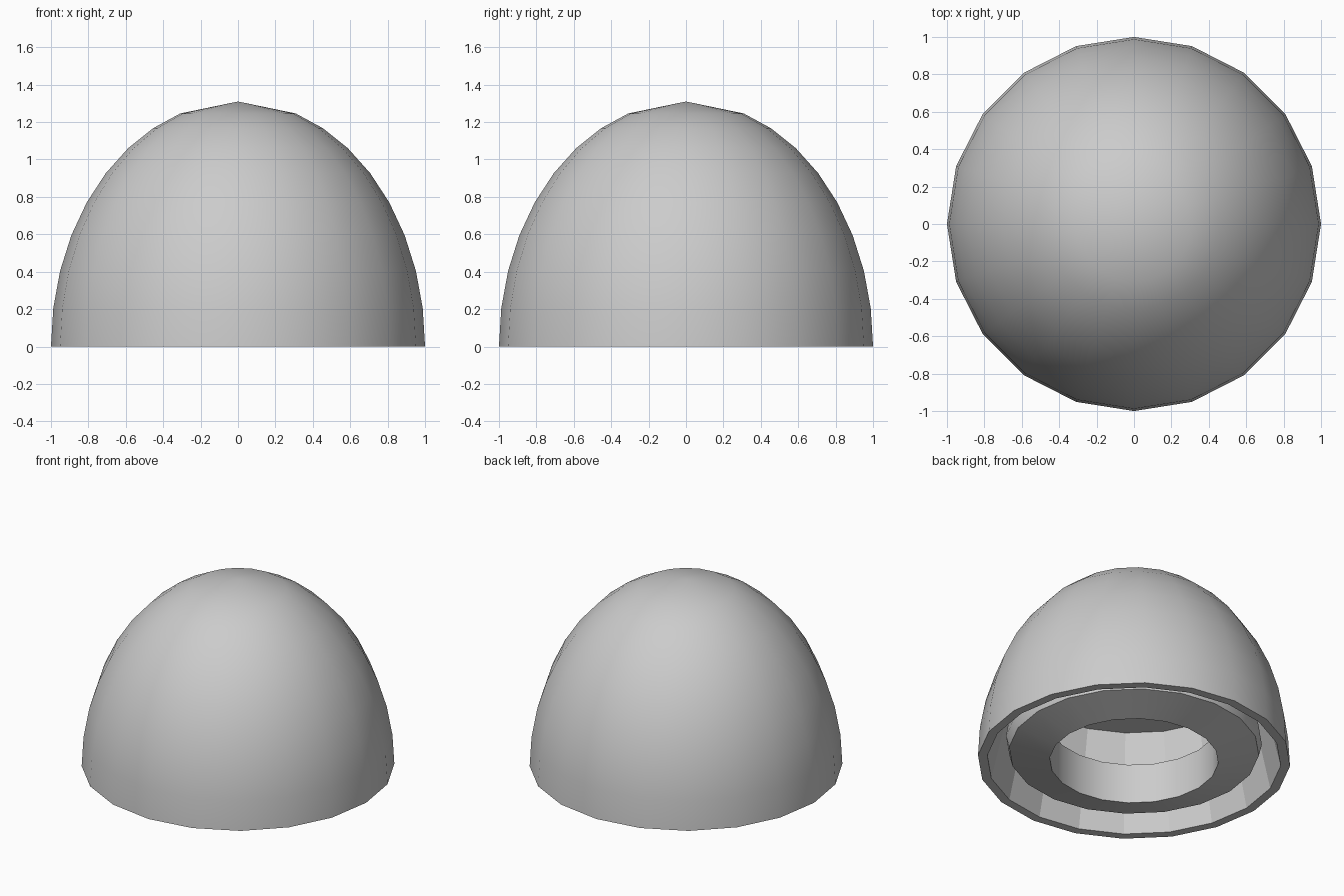
import bpy, bmesh, math

SIDES = 20
HEIGHT = 1.31

cube = bpy.data.objects.get("Cube")
if cube:
    bpy.data.objects.remove(cube, do_unlink=True)

grey = bpy.data.materials.new("light_grey")
grey.use_nodes = True
grey.diffuse_color = (0.6, 0.6, 0.6, 1)
grey.node_tree.nodes["Principled BSDF"].inputs["Base Color"].default_value = (0.6, 0.6, 0.6, 1)


def lathe(name, profile, closed=False):
    """Turn a radius/height profile around z; radius 0 makes a pole."""
    bm = bmesh.new()
    rings = []
    for r, z in profile:
        if r == 0:
            rings.append([bm.verts.new((0, 0, z))] * SIDES)
        else:
            angles = [2 * math.pi * i / SIDES for i in range(SIDES)]
            rings.append([bm.verts.new((r * math.cos(a), r * math.sin(a), z)) for a in angles])
    pairs = list(zip(rings, rings[1:]))
    if closed:
        pairs.append((rings[-1], rings[0]))
    for low, high in pairs:
        for i in range(SIDES):
            j = (i + 1) % SIDES
            corners = list(dict.fromkeys((low[i], low[j], high[j], high[i])))
            bm.faces.new(corners)
    bmesh.ops.recalc_face_normals(bm, faces=bm.faces)
    mesh = bpy.data.meshes.new(name)
    bm.to_mesh(mesh)
    bm.free()
    mesh.materials.append(grey)
    obj = bpy.data.objects.new(name, mesh)
    bpy.context.collection.objects.link(obj)
    bpy.ops.object.select_all(action='DESELECT')
    obj.select_set(True)
    bpy.context.view_layer.objects.active = obj
    bpy.ops.object.shade_smooth_by_angle(angle=math.radians(30))
    return obj


# Hollow dome: flat ceiling, tapered inner wall, rim, round outside, low apex
steps = [math.radians(9 * i) for i in range(9)]
outside = [(math.cos(a), HEIGHT * math.sin(a)) for a in steps]
dome = lathe("dome_shell", [(0, 0.66), (0.79, 0.66), (0.94, 0)] + outside + [(0, HEIGHT)])

# The inner wall stays faceted
for face in dome.data.polygons:
    c = face.center
    if c.x * face.normal.x + c.y * face.normal.y < -0.1:
        face.use_smooth = False

# Thick ring inside the opening, its underside rising slightly outward
lathe("inner_ring", [(0.54, 0), (0.8, 0.07), (0.82, 0.15), (0.8, 0.28), (0.54, 0.28)], closed=True)
